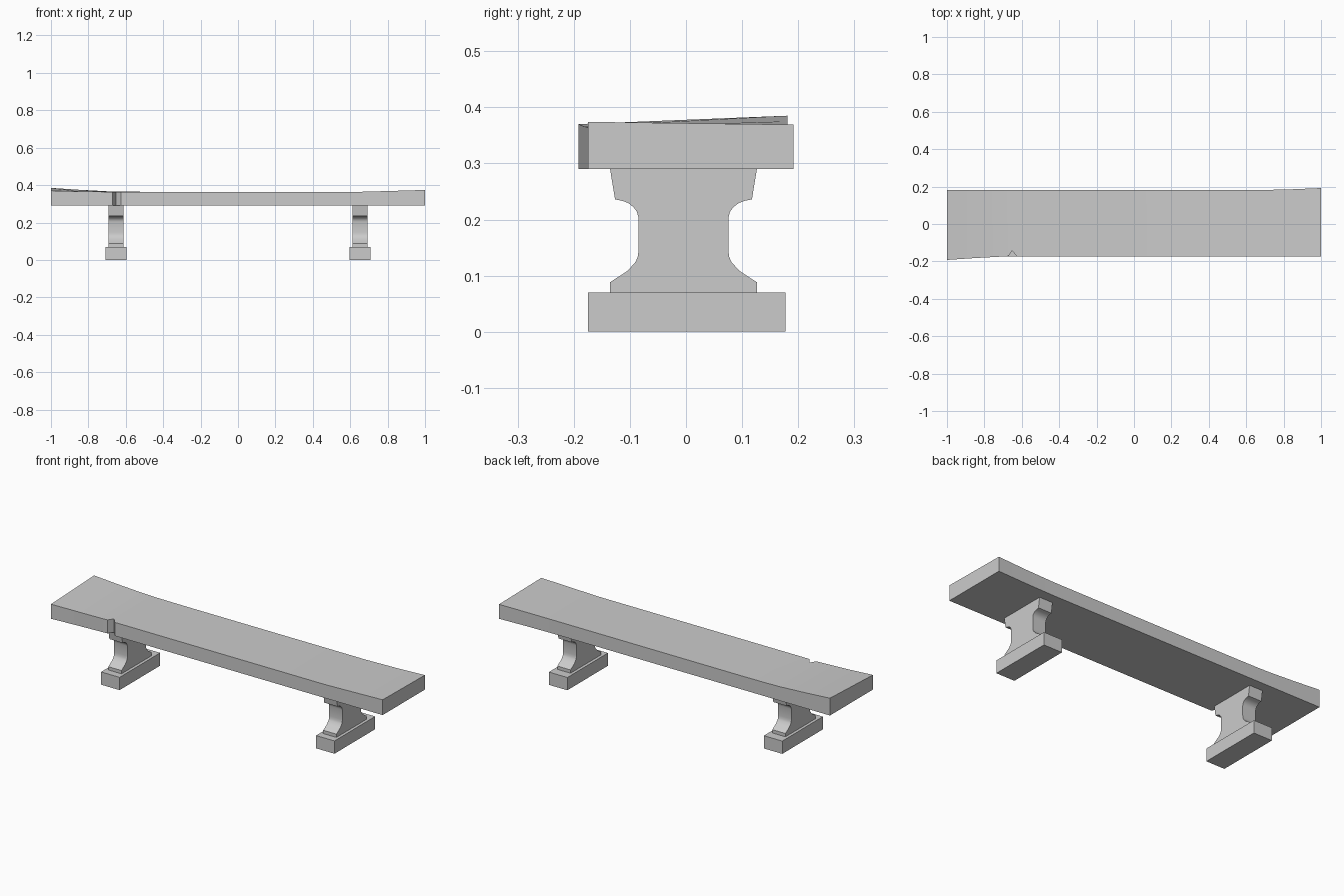
import bpy, bmesh

if "Cube" in bpy.data.objects:
    bpy.data.objects.remove(bpy.data.objects["Cube"])

def make_object(name, bm):
    bmesh.ops.recalc_face_normals(bm, faces=bm.faces)
    me = bpy.data.meshes.new(name)
    bm.to_mesh(me)
    bm.free()
    ob = bpy.data.objects.new(name, me)
    bpy.context.collection.objects.link(ob)
    bpy.ops.object.select_all(action='DESELECT')
    ob.select_set(True)
    bpy.context.view_layer.objects.active = ob
    bpy.ops.object.shade_smooth_by_angle(angle=0.6)
    return ob

def loft(name, rings):
    """Skin a list of equal-length closed rings and cap both ends."""
    bm = bmesh.new()
    rows = [[bm.verts.new(p) for p in ring] for ring in rings]
    n = len(rows[0])
    for a, b in zip(rows, rows[1:]):
        for i in range(n):
            j = (i + 1) % n
            bm.faces.new((a[i], a[j], b[j], b[i]))
    bm.faces.new(rows[0])
    bm.faces.new(rows[-1])
    return make_object(name, bm)

# Worn plank seat: x, front y, back y, front top z, back top z
stations = [
    (-1.0, -0.192, 0.181, 0.370, 0.385),
    (-0.85, -0.182, 0.181, 0.366, 0.375),
    (-0.70, -0.174, 0.181, 0.364, 0.367),
    (-0.67, -0.172, 0.181, 0.364, 0.366),
    (-0.652, -0.142, 0.181, 0.364, 0.366),   # chipped notch
    (-0.625, -0.175, 0.181, 0.364, 0.365),
    (-0.45, -0.175, 0.181, 0.364, 0.364),
    (0.65, -0.175, 0.181, 0.364, 0.364),
    (0.83, -0.175, 0.185, 0.369, 0.366),
    (1.0, -0.175, 0.192, 0.374, 0.369),
]
loft("seat_plank", [[(x, f, 0.29), (x, b, 0.29), (x, b, zb), (x, f, zf)]
                    for x, f, b, zf, zb in stations])

# Pedestal half profile: half depth, z
half = [(0.131, 0.068), (0.131, 0.088), (0.099, 0.109), (0.085, 0.125),
        (0.081, 0.135), (0.080, 0.148), (0.080, 0.203), (0.083, 0.214),
        (0.089, 0.222), (0.098, 0.229), (0.108, 0.233), (0.122, 0.236),
        (0.131, 0.291)]
yc = -0.0045
profile = [(yc + d, z) for d, z in half] + [(yc - d, z) for d, z in reversed(half)]

for side, cx in (("left", -0.652), ("right", 0.652)):
    # Scooped pedestal
    loft(side + "_pedestal", [[(cx + s * 0.04, y, z) for y, z in profile] for s in (-1, 1)])
    # Foot block
    foot = [(-0.175, 0), (0.177, 0), (0.177, 0.07), (-0.175, 0.07)]
    loft(side + "_foot", [[(cx + s * 0.056, y, z) for y, z in foot] for s in (-1, 1)])
